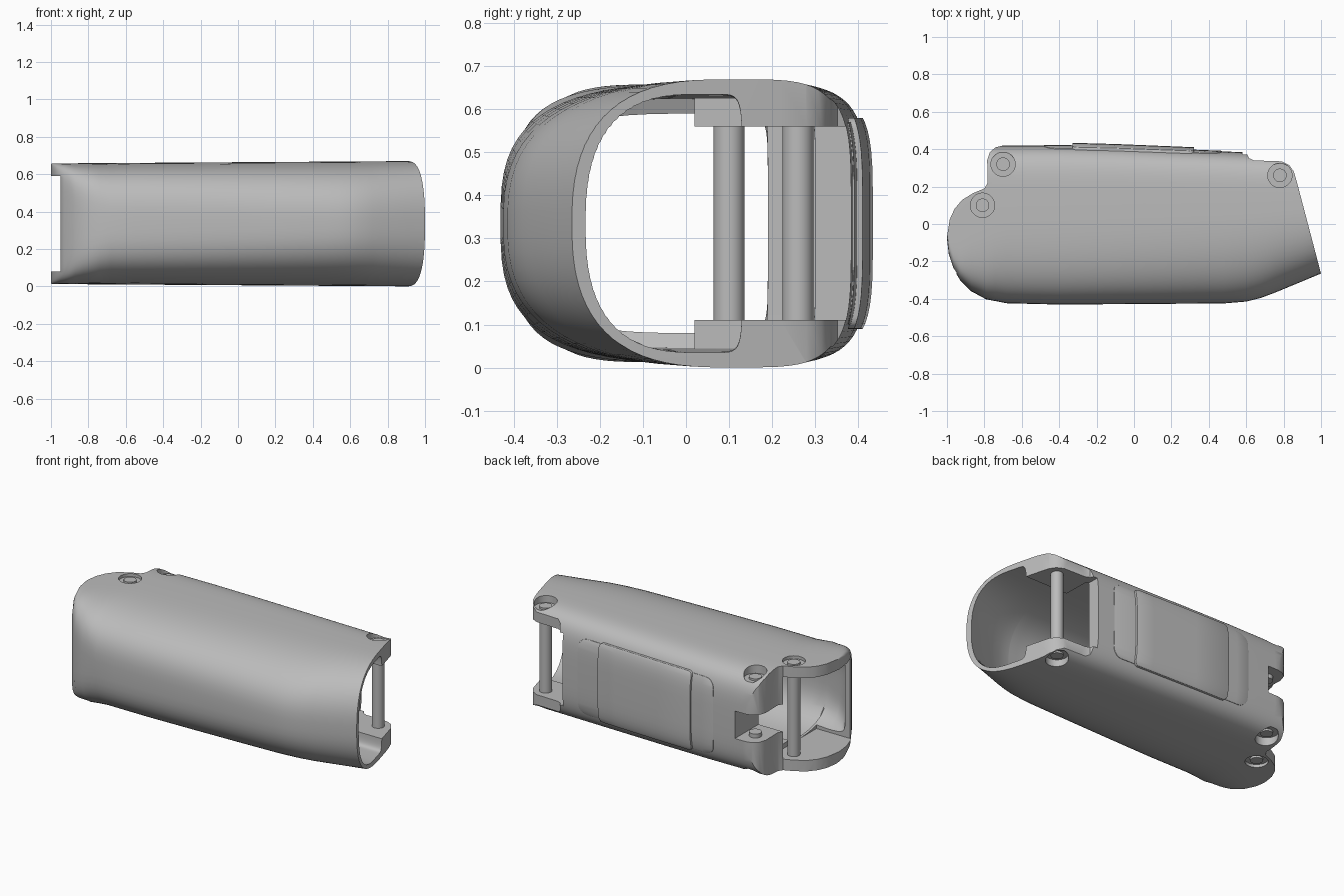
import bpy, bmesh, math

if "Cube" in bpy.data.objects:
    bpy.data.objects.remove(bpy.data.objects["Cube"])

MID = 0.335  # height of the centre line
grey = bpy.data.materials.new("plain grey")
grey.use_nodes = True
grey.diffuse_color = (0.5, 0.5, 0.5, 1)
grey.node_tree.nodes["Principled BSDF"].inputs["Base Color"].default_value = (0.5, 0.5, 0.5, 1)


def make(name, bm):
    bmesh.ops.recalc_face_normals(bm, faces=bm.faces)
    me = bpy.data.meshes.new(name)
    bm.to_mesh(me)
    bm.free()
    ob = bpy.data.objects.new(name, me)
    bpy.context.collection.objects.link(ob)
    me.materials.append(grey)
    return ob


def lerp(table, x):
    for (x0, y0), (x1, y1) in zip(table, table[1:]):
        if x <= x1:
            return y0 + (y1 - y0) * (x - x0) / (x1 - x0)
    return table[-1][1]


def power(v, n):
    return math.copysign(abs(v) ** (2 / n), v)


# Squareness of the front corners along the length
SQUARE = [(-1, 12), (-0.95, 8), (-0.86, 4.6), (-0.7, 3.2), (0, 2.9), (0.6, 2.6), (1.15, 2.5)]


def loft(name, stations, front, back, half, centre, n_back, count=72):
    """Skin rounded cross-sections, each given by its front, back and half height."""
    bm = bmesh.new()
    rings = []
    for x in stations:
        ring = []
        for i in range(count):
            t = 2 * math.pi * (i + 0.5) / count
            c, s = math.cos(t), math.sin(t)
            n = n_back if c > 0 else lerp(SQUARE, x)
            reach = back(x) - centre if c > 0 else centre - front(x)
            ring.append(bm.verts.new((x, centre + reach * power(c, n), MID + half(x) * power(s, n))))
        rings.append(ring)
    for a, b in zip(rings, rings[1:]):
        for i in range(count):
            j = (i + 1) % count
            bm.faces.new((a[i], a[j], b[j], b[i]))
    bm.faces.new(rings[0])
    bm.faces.new(rings[-1])
    return make(name, bm)


def prism(name, points, offset):
    bm = bmesh.new()
    face = bm.faces.new([bm.verts.new(p) for p in points])
    out = bmesh.ops.extrude_face_region(bm, geom=[face])
    bmesh.ops.translate(bm, vec=offset, verts=[v for v in out["geom"] if isinstance(v, bmesh.types.BMVert)])
    return make(name, bm)


def box(name, x0, x1, y0, y1, z0, z1):
    return prism(name, [(x0, y0, z0), (x1, y0, z0), (x1, y1, z0), (x0, y1, z0)], (0, 0, z1 - z0))


def cylinder(name, x, y, r, z0, z1):
    ring = [(x + r * math.cos(k * math.pi / 20), y + r * math.sin(k * math.pi / 20), z0) for k in range(40)]
    return prism(name, ring, (0, 0, z1 - z0))


def combine(ob, other, operation):
    mod = ob.modifiers.new("cut", 'BOOLEAN')
    mod.operation, mod.solver, mod.object = operation, 'EXACT', other
    apply(ob)
    bpy.data.objects.remove(other)


def apply(ob):
    bpy.context.view_layer.update()
    mesh = bpy.data.meshes.new_from_object(ob.evaluated_get(bpy.context.evaluated_depsgraph_get()))
    ob.modifiers.clear()
    ob.data = mesh


# Outer skin
FRONT = [(-1, -0.08), (-0.99, -0.165), (-0.965, -0.24), (-0.93, -0.3), (-0.87, -0.36), (-0.79, -0.403),
         (-0.68, -0.424), (-0.4, -0.431), (0.48, -0.425), (0.6, -0.415), (0.68, -0.395), (0.76, -0.365),
         (1.12, -0.215)]
BACK = [(-1, 0.42), (-0.3, 0.42), (1.12, 0.362)]
STATIONS = [-1, -0.995, -0.99, -0.978, -0.965, -0.95, -0.93, -0.9, -0.87, -0.83, -0.79, -0.74, -0.68, -0.55,
            -0.4, -0.1, 0.2, 0.48, 0.54, 0.6, 0.64, 0.68, 0.72, 0.76, 0.9, 1.12]


def front(x):
    return lerp(FRONT, x)


def half(x):
    return 0.329 + 0.0065 * x


def skin(name, lift):
    return loft(name, STATIONS, front, lambda x: lerp(BACK, x) + lift, half, 0.1, 4.5)


shell = skin("shell", 0)

# Plan outline with rounded hinge ends
PLAN = [(-1.1, -0.6), (1.088, -0.6), (0.872, 0.22), (0.855, 0.28), (0.83, 0.315), (0.79, 0.335), (0.64, 0.34),
        (0.615, 0.352), (0.6, 0.385), (0.6, 0.6), (-0.7, 0.6), (-0.7, 0.42), (-0.74, 0.41), (-0.77, 0.385),
        (-0.785, 0.34), (-0.782, 0.22), (-0.8, 0.19), (-0.86, 0.165), (-0.92, 0.128), (-0.96, 0.08),
        (-0.985, 0.025), (-1, -0.07), (-1.1, -0.07)]
combine(shell, prism("plan", [(x, y, -0.2) for x, y in PLAN], (0, 0, 1.2)), 'INTERSECT')

# Hollow inside
INNER = [(-0.965, -0.08), (-0.945, -0.19), (-0.91, -0.265), (-0.87, -0.315), (-0.8, -0.36), (-0.69, -0.39),
         (0.48, -0.39), (0.6, -0.38), (0.68, -0.36), (0.76, -0.33), (1.15, -0.167)]
cavity = loft("cavity", [-0.965, -0.955, -0.945, -0.91, -0.87, -0.8, -0.705, -0.69, -0.605, -0.6, -0.2, 0.2,
                         0.48, 0.54, 0.596, 0.6, 0.68, 0.76, 1.15],
              lambda x: lerp(INNER, x),
              lambda x: 0.19 if x < -0.602 else (0.3 if x < 0.598 else 0.13),
              lambda x: 0.255 if x < -0.7 else half(x) - 0.035, 0.03, 9)
combine(shell, cavity, 'DIFFERENCE')

# Openings at both ends and the notch in the hinge column
for cut in [(-1.2, -0.72, -0.25, 0.19, 0.08, 0.59), (-1.2, -0.95, -0.6, 0.2, 0.08, 0.59),
            (0.58, 1.2, 0.1, 0.6, 0.11, 0.56), (-1, -0.63, 0.1, 0.6, 0.25, 0.42)]:
    combine(shell, box("cutter", *cut), 'DIFFERENCE')

# Hinge pins in counterbored holes
PINS = {"rear_hinge": (-0.7, 0.32, 0.065), "front_hinge": (-0.81, 0.1, 0.03), "left_hinge": (0.78, 0.26, 0.045)}
for name, (x, y, depth) in PINS.items():
    for z0, z1 in ((-0.1, depth), (2 * MID - depth, 0.8)):
        combine(shell, cylinder("bore", x, y, 0.065, z0, z1), 'DIFFERENCE')
    low, high = depth - 0.012, 2 * MID - depth + 0.012
    if name == "rear_hinge":
        spans = [(low, 0.275), (0.395, high)]
    else:
        spans = [(low, high)]
    for z0, z1 in spans:
        cylinder(name + "_pin", x, y, 0.036, z0, z1)

# Thickened floor and ceiling beside the hinge column
for z0, z1 in ((0.03, 0.11), (0.56, 0.64)):
    box("hinge_block", -0.72, -0.56, 0.02, 0.2, z0, z1)


# Rounded plates on the back, following its curve
def back_plate(name, x0, x1, z0, z1, r, lift, bevel):
    pts = []
    for cx, cz, a in ((x1 - r, z1 - r, 0), (x0 + r, z1 - r, 90), (x0 + r, z0 + r, 180), (x1 - r, z0 + r, 270)):
        for k in range(6):
            t = math.radians(a + 18 * k)
            pts.append((cx + r * math.cos(t), 0.34, cz + r * math.sin(t)))
    plate = skin(name, lift)
    combine(plate, prism("outline", pts, (0, 0.3, 0)), 'INTERSECT')
    mod = plate.modifiers.new("soften", 'BEVEL')
    mod.width, mod.segments, mod.angle_limit = bevel, 2, math.radians(50)
    apply(plate)


back_plate("back_panel", -0.48, 0.47, 0.1, 0.57, 0.06, 0.003, 0.002)
back_plate("back_pad", -0.33, 0.32, 0.09, 0.58, 0.025, 0.016, 0.008)

# Smooth shading with sharp edges kept
for ob in bpy.context.scene.objects:
    if ob.type == 'MESH':
        bpy.ops.object.select_all(action='DESELECT')
        ob.select_set(True)
        bpy.context.view_layer.objects.active = ob
        bpy.ops.object.shade_smooth_by_angle(angle=math.radians(35))
